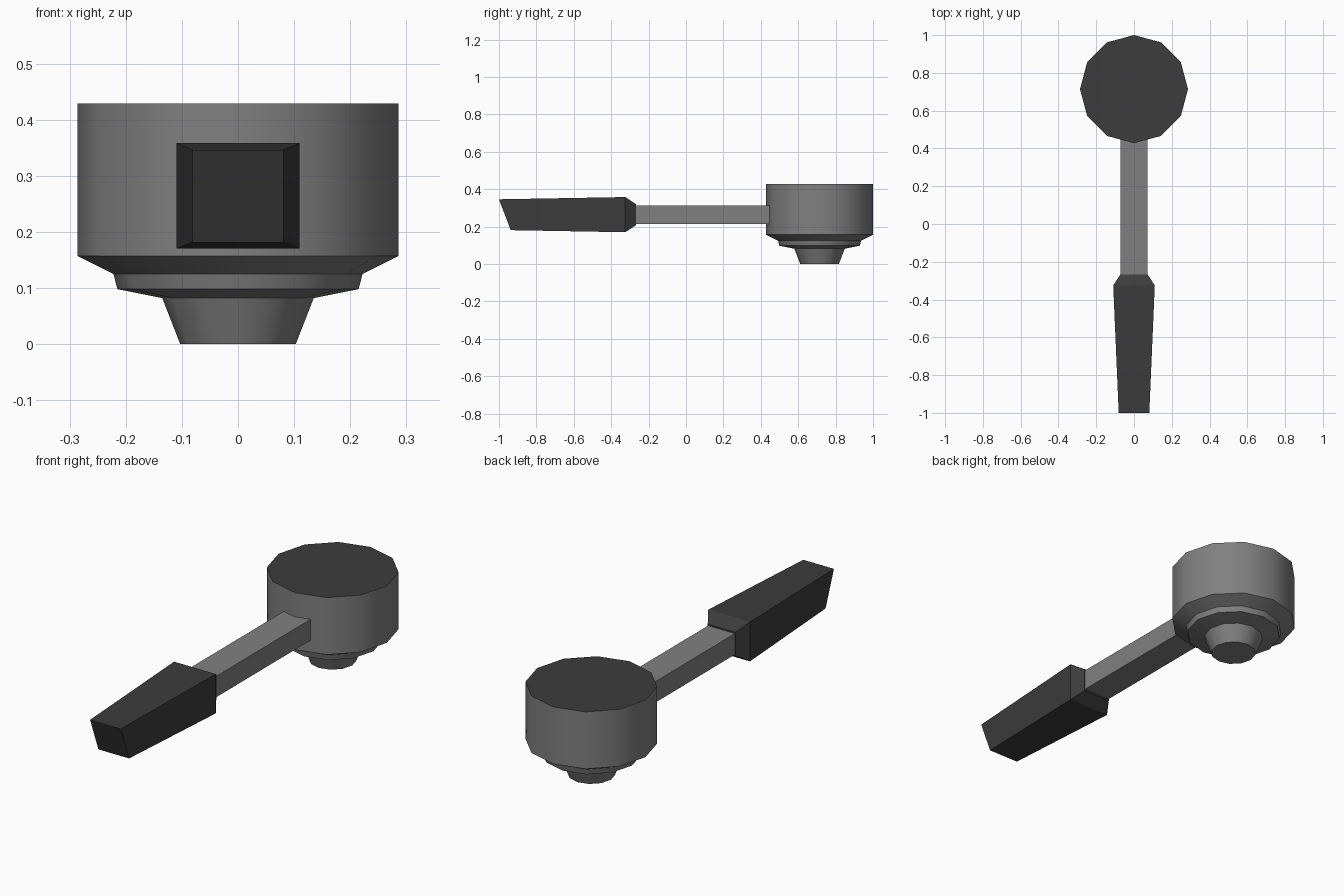
import bpy, bmesh, math

if "Cube" in bpy.data.objects:
    bpy.data.objects.remove(bpy.data.objects["Cube"])


def material(name, v):
    m = bpy.data.materials.new(name)
    m.diffuse_color = (v, v, v, 1)
    m.use_nodes = True
    m.node_tree.nodes["Principled BSDF"].inputs["Base Color"].default_value = m.diffuse_color
    return m


metal = material("grey metal", 0.216)
black = material("dark plastic", 0.045)


def loft(name, rings, mats):
    """Skin a list of equal-length point rings and cap both ends."""
    bm = bmesh.new()
    loops = [[bm.verts.new(p) for p in ring] for ring in rings]
    n = len(loops[0])
    for a, b in zip(loops, loops[1:]):
        for i in range(n):
            j = (i + 1) % n
            bm.faces.new((a[i], a[j], b[j], b[i]))
    bm.faces.new(loops[0])
    bm.faces.new(loops[-1])
    bmesh.ops.recalc_face_normals(bm, faces=bm.faces)
    me = bpy.data.meshes.new(name)
    bm.to_mesh(me)
    bm.free()
    for m in mats:
        me.materials.append(m)
    ob = bpy.data.objects.new(name, me)
    bpy.context.collection.objects.link(ob)
    return ob


def circle(r, z, n=12):
    return [(r * math.cos(i * math.tau / n), 0.714 + r * math.sin(i * math.tau / n), z)
            for i in range(n)]


def rect(hx, y_low, z_low, y_high, z_high):
    return [(-hx, y_low, z_low), (hx, y_low, z_low), (hx, y_high, z_high), (-hx, y_high, z_high)]


# Twelve-sided head with stepped underside and dark top face
profile = [(0.103, 0), (0.135, 0.082), (0.215, 0.098), (0.222, 0.125), (0.286, 0.157), (0.286, 0.429)]
head = loft("head", [circle(r, z) for r, z in profile], [metal, black])
for f in head.data.polygons:
    if f.normal.z > 0.9:
        f.material_index = 1
bpy.context.view_layer.objects.active = head
head.select_set(True)
bpy.ops.object.shade_smooth_by_angle(angle=math.radians(35))

# Square rod joining head and grip
loft("rod", [rect(0.071, y, 0.214, y, 0.314) for y in (-0.29, 0.5)], [metal])

# Tapered grip with slanted end and chamfered collar
loft("grip", [rect(0.081, -0.937, 0.181, -1.0, 0.346),
              rect(0.110, -0.325, 0.170, -0.325, 0.358),
              rect(0.073, -0.268, 0.207, -0.268, 0.321)], [black])
